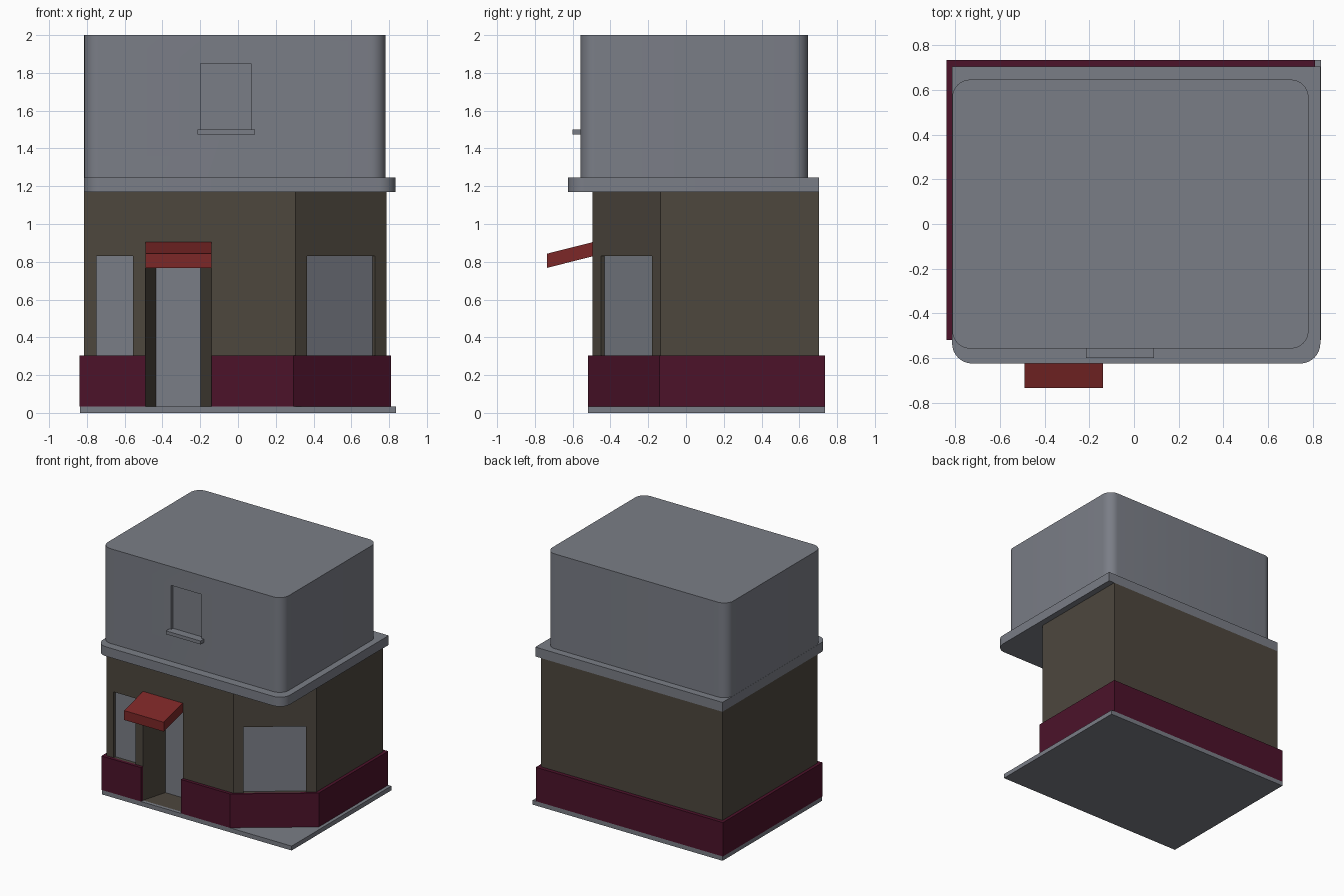
import bpy, bmesh, math
from mathutils import Vector

if "Cube" in bpy.data.objects:
    bpy.data.objects.remove(bpy.data.objects["Cube"])


def material(name, rgb):
    m = bpy.data.materials.new(name)
    m.diffuse_color = (*rgb, 1)
    m.use_nodes = True
    m.node_tree.nodes["Principled BSDF"].inputs["Base Color"].default_value = m.diffuse_color
    return m


GREY = material("slate grey", (0.195, 0.207, 0.24))
WALL = material("brown wall", (0.075, 0.063, 0.048))
MAROON = material("dark maroon", (0.072, 0.006, 0.023))
RED = material("awning red", (0.2, 0.02, 0.02))


def prism(name, pts, z0, z1, mat):
    """Extrude a plan outline from z0 to z1."""
    bm = bmesh.new()
    low = [bm.verts.new((x, y, z0)) for x, y in pts]
    top = [bm.verts.new((x, y, z1)) for x, y in pts]
    bm.faces.new(low[::-1])
    bm.faces.new(top)
    for i in range(len(pts)):
        j = (i + 1) % len(pts)
        bm.faces.new((low[i], low[j], top[j], top[i]))
    bmesh.ops.recalc_face_normals(bm, faces=bm.faces)
    me = bpy.data.meshes.new(name)
    bm.to_mesh(me)
    bm.free()
    me.materials.append(mat)
    ob = bpy.data.objects.new(name, me)
    bpy.context.collection.objects.link(ob)
    return ob


def rect(x0, x1, y0, y1):
    return [(x0, y0), (x1, y0), (x1, y1), (x0, y1)]


def rounded(x0, x1, y0, y1, radii, n=8):
    """Rectangle with a radius per corner: front-left, front-right, back-right, back-left."""
    pts = []
    for k, (x, y) in enumerate(rect(x0, x1, y0, y1)):
        r = radii[k]
        if r == 0:
            pts.append((x, y))
            continue
        cx = x + r if x == x0 else x - r
        cy = y + r if y == y0 else y - r
        for i in range(n + 1):
            a = math.pi * (1 + k / 2 + i / n / 2)
            pts.append((cx + r * math.cos(a), cy + r * math.sin(a)))
    return pts


def activate(ob):
    bpy.ops.object.select_all(action='DESELECT')
    ob.select_set(True)
    bpy.context.view_layer.objects.active = ob


def smooth(ob):
    activate(ob)
    bpy.ops.object.shade_smooth_by_angle(angle=math.radians(30))


def cut(ob, pts, z0, z1):
    """Cut a prism out of ob."""
    cutter = prism("cutter", pts, z0, z1, ob.data.materials[0])
    cutter.hide_render = True
    mod = ob.modifiers.new("opening", 'BOOLEAN')
    mod.operation, mod.solver, mod.object = 'DIFFERENCE', 'EXACT', cutter
    activate(ob)
    bpy.ops.object.modifier_apply(modifier=mod.name)
    bpy.data.objects.remove(cutter)


def strip(a, b, out, back):
    """Plan of a slab along wall line a-b, from out in front to back behind."""
    a, b = Vector(a), Vector(b)
    d = (b - a).normalized()
    n = Vector((d.y, -d.x))
    return [tuple(p + n * s) for p, s in ((a, out), (b, out), (b, -back), (a, -back))]


def window(ob, name, a, b, z0, z1, depth=0.027):
    """Recessed opening with a thin pane at the back."""
    cut(ob, strip(a, b, 0.05, depth), z0, z1)
    prism(name, strip(a, b, -(depth - 0.004), depth + 0.004), z0, z1, GREY)


# base slab
prism("base_slab", rect(-0.837, 0.837, -0.52, 0.735), 0, 0.035, GREY)

# ground floor with chamfered corner, splayed doorway and two windows
walls = prism("ground_floor_walls", [(-0.815, -0.495), (0.305, -0.495), (0.785, -0.135),
                                     (0.785, 0.705), (-0.815, 0.705)], 0.03, 1.17, WALL)
slope = 0.057 / 0.2
cut(walls, [(-0.49 - slope * 0.1, -0.595), (-0.14 + slope * 0.1, -0.595),
            (-0.198, -0.29), (-0.434, -0.29)], 0.035, 0.83)
prism("door", rect(-0.434, -0.198, -0.294, -0.286), 0.035, 0.83, GREY)
window(walls, "left_window", (-0.75, -0.495), (-0.555, -0.495), 0.305, 0.83)
window(walls, "corner_window", (0.365, -0.45), (0.725, -0.18), 0.305, 0.83)

# plinth band wrapping the walls, open at the door
outer = [(-0.14, -0.52), (0.293, -0.52), (0.81, -0.14), (0.81, 0.735), (-0.84, 0.735),
         (-0.84, -0.52), (-0.49, -0.52)]
inner = [(-0.49, -0.494), (-0.81, -0.494), (-0.81, 0.70), (0.78, 0.70), (0.78, -0.133),
         (0.304, -0.494), (-0.14, -0.494)]
prism("plinth", outer + inner, 0.035, 0.305, MAROON)

# sloping awning above the door
awning = prism("door_awning", rect(-0.49, -0.14, -0.735, -0.49), 0.83, 0.905, RED)
for v in awning.data.vertices:
    if v.co.y < -0.6:
        v.co.z -= 0.062

# cornice, rounded at the front
smooth(prism("cornice", rounded(-0.815, 0.835, -0.625, 0.705, (0.09, 0.09, 0, 0)), 1.17, 1.245, GREY))

# upper storey with window and sill
upper = prism("upper_storey", rounded(-0.814, 0.782, -0.558, 0.647, (0.08,) * 4), 1.24, 2.0, GREY)
window(upper, "upper_window", (-0.198, -0.558), (0.07, -0.558), 1.5, 1.85)
smooth(upper)
prism("window_sill", rect(-0.215, 0.09, -0.6, -0.53), 1.473, 1.5, GREY)
